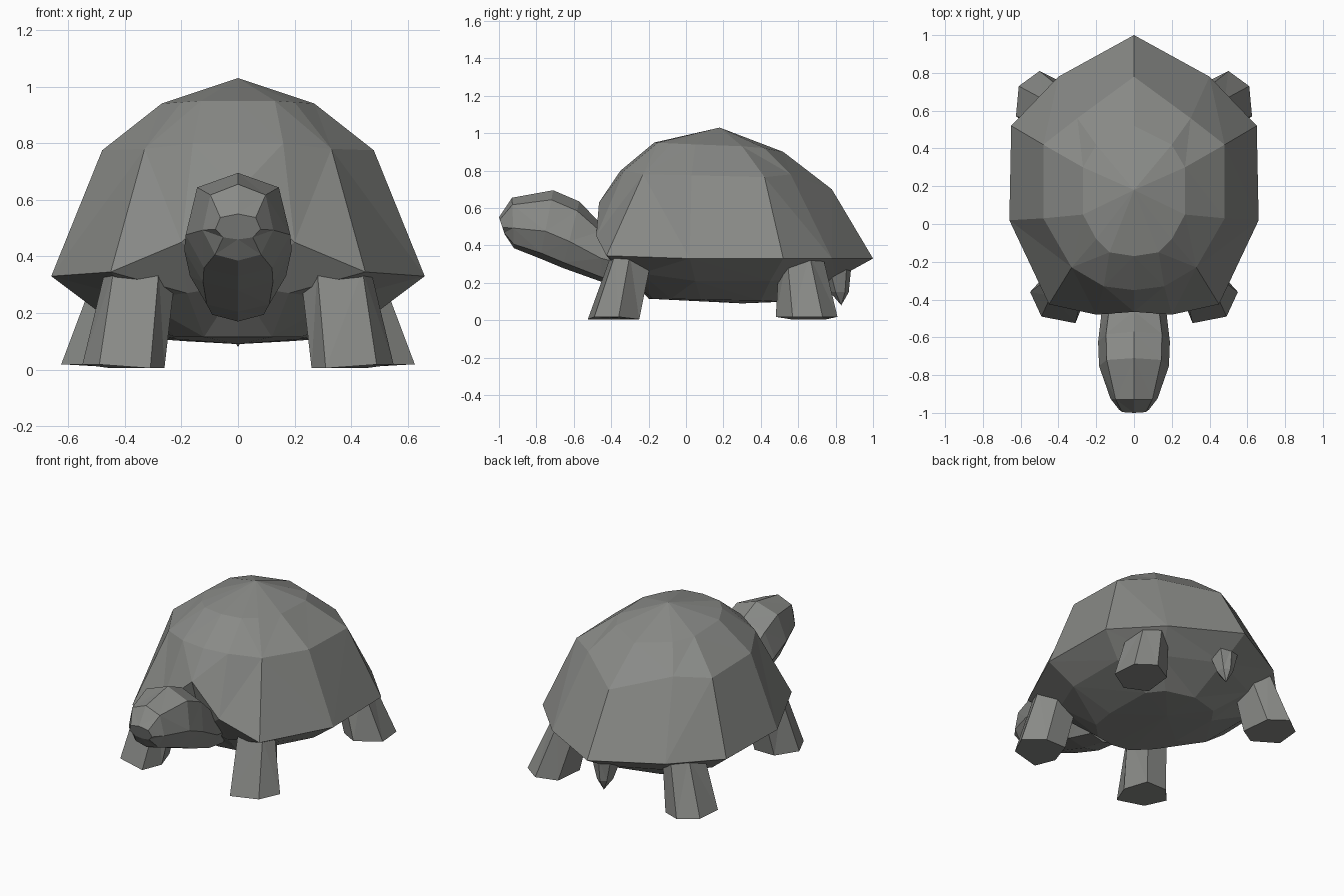
import bpy, bmesh

if "Cube" in bpy.data.objects:
    bpy.data.objects.remove(bpy.data.objects["Cube"])

grey = bpy.data.materials.new("stone_grey")
grey.diffuse_color = (0.25, 0.255, 0.242, 1)
grey.use_nodes = True
grey.node_tree.nodes["Principled BSDF"].inputs["Base Color"].default_value = grey.diffuse_color


def mirrored(half):
    """Close a half outline (centre to centre) across x = 0."""
    return half + [(-x, y, z) for x, y, z in half[-2:0:-1]]


def loft(name, rings, start=None, end=None):
    """Skin a stack of rings; ends are fanned to a point or capped flat."""
    bm = bmesh.new()
    vr = [[bm.verts.new(p) for p in ring] for ring in rings]
    n = len(vr[0])
    for a, b in zip(vr, vr[1:]):
        for i in range(n):
            j = (i + 1) % n
            bm.faces.new((a[i], a[j], b[j], b[i]))
    for ring, tip in ((vr[0], start), (vr[-1], end)):
        if tip:
            t = bm.verts.new(tip)
            for i in range(n):
                bm.faces.new((ring[i], ring[(i + 1) % n], t))
        else:
            bm.faces.new(ring)
    bmesh.ops.triangulate(bm, faces=[f for f in bm.faces if len(f.verts) == 4],
                          quad_method='SHORT_EDGE')
    bmesh.ops.recalc_face_normals(bm, faces=bm.faces[:])
    mesh = bpy.data.meshes.new(name)
    bm.to_mesh(mesh)
    bm.free()
    mesh.materials.append(grey)
    ob = bpy.data.objects.new(name, mesh)
    bpy.context.collection.objects.link(ob)
    return ob


# Shell and belly: rings from the crown, over the rim, down to the underside
crown = [(0, -.17, .95), (.13, -.15, .95), (.2, -.08, .945), (.27, .05, .94),
         (.27, .3, .93), (.2, .42, .92), (0, .52, .90)]
shoulder = [(0, -.35, .80), (.16, -.33, .80), (.33, -.23, .78), (.48, .03, .775),
            (.48, .42, .765), (.3, .56, .78), (0, .78, .70)]
rim = [(0, -.465, .63), (.2, -.48, .45), (.45, -.425, .345), (.66, .02, .33),
       (.65, .52, .33), (.40, .78, .33), (0, 1, .33)]
under = [(0, -.36, .30), (.18, -.36, .27), (.36, -.24, .25), (.5, .05, .21),
         (.5, .45, .21), (.33, .64, .22), (0, .8, .22)]
belly = [(0, -.2, .115), (.12, -.18, .115), (.22, -.08, .115), (.25, .08, .11),
         (.25, .4, .105), (.18, .5, .10), (0, .55, .10)]
loft("shell", [mirrored(r) for r in (crown, shoulder, rim, under, belly)],
     (0, .18, 1.03), (0, .3, .09))

# Head and neck: y at top, y at bottom, top z, bottom z, half width
sections = [(-1.0, -.97, .55, .46, .08), (-.93, -.92, .655, .385, .125),
            (-.71, -.78, .695, .33, .185), (-.57, -.66, .635, .28, .19),
            (-.46, -.45, .52, .205, .17), (-.28, -.28, .47, .17, .14)]
rings = []
for yt, yb, zt, zb, w in sections:
    half = [(u * w, yb + (yt - yb) * h, zb + (zt - zb) * h)
            for u, h in ((0, 1), (.78, .86), (1, .4), (.65, .08), (0, 0))]
    rings.append(mirrored(half))
loft("head_and_neck", rings)

# Legs: six-sided columns, flaring to the foot
front_foot = [(.55, -.36), (.49, -.49), (.31, -.525), (.26, -.40), (.31, -.25), (.45, -.25)]
front_top = [(.47, -.30), (.44, -.38), (.28, -.40), (.22, -.32), (.26, -.18), (.40, -.18)]
rear_foot = [(.625, .57), (.61, .73), (.50, .81), (.38, .75), (.36, .56), (.48, .48)]
rear_top = [(.50, .54), (.48, .66), (.40, .73), (.30, .67), (.28, .54), (.38, .50)]
for label, foot, top in (("front", front_foot, front_top), ("rear", rear_foot, rear_top)):
    for side, s in (("right", 1), ("left", -1)):
        loft(f"{label}_leg_{side}",
             [[(s * x, y, .018 if abs(x) > .47 else .005) for x, y in foot],
              [(s * x, y, .35) for x, y in top]])

# Tail: short downward cone under the rear rim
loft("tail", [mirrored([(0, .70, .31), (.09, .76, .31), (.07, .86, .30), (0, .885, .30)]),
              mirrored([(0, .77, .15), (.045, .80, .15), (.035, .85, .15), (0, .87, .15)])],
     end=(0, .83, .08))
